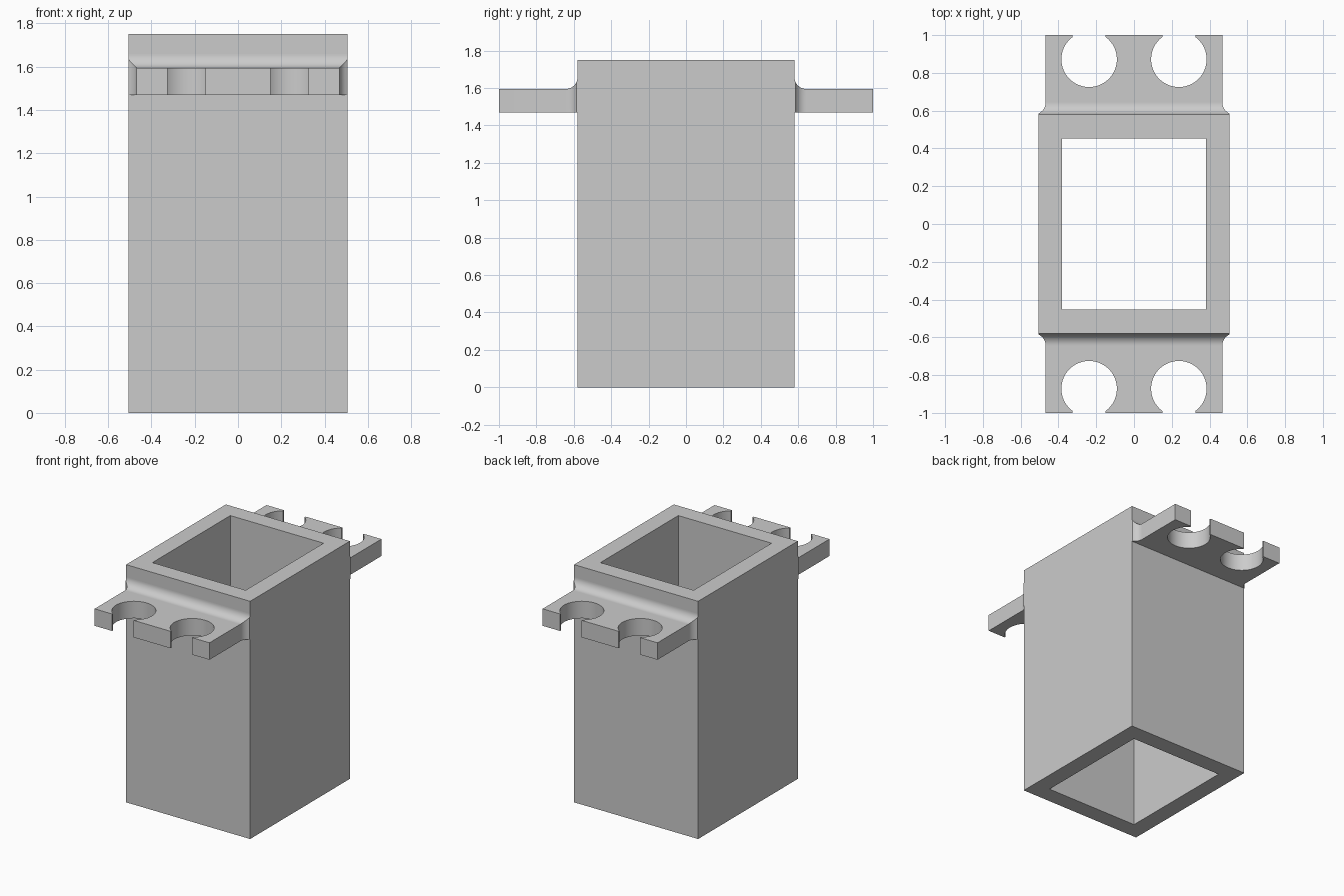
import bpy
import bmesh
import math

cube = bpy.data.objects.get("Cube")
if cube:
    bpy.data.objects.remove(cube, do_unlink=True)

grey = bpy.data.materials.new("light grey")
grey.use_nodes = True
COLOUR = (0.6, 0.6, 0.6, 1)
grey.diffuse_color = COLOUR
grey.node_tree.nodes["Principled BSDF"].inputs["Base Color"].default_value = COLOUR

# Main dimensions
HALF_X, HALF_Y, HEIGHT = 0.505, 0.58, 1.75
BORE_X, BORE_Y = 0.38, 0.453
TAB_X, TAB_END, TAB_LOW, TAB_TOP = 0.468, 1.0, 1.47, 1.595
FILLET = 0.063
HOLE_X, HOLE_Y, HOLE_R, SLOT = 0.2375, 0.872, 0.147, 0.0875


def finish(name, bm):
    """Turn a bmesh into an object, keeping edges over 30 degrees sharp."""
    for edge in bm.edges:
        edge.smooth = edge.calc_face_angle(0) < math.radians(30)
    mesh = bpy.data.meshes.new(name)
    bm.to_mesh(mesh)
    bm.free()
    mesh.materials.append(grey)
    obj = bpy.data.objects.new(name, mesh)
    bpy.context.collection.objects.link(obj)
    return obj


def bridge(bm, a, b):
    """Join two closed rings of vertices with quads."""
    faces = []
    for i in range(len(a)):
        j = (i + 1) % len(a)
        faces.append(bm.faces.new((a[i], a[j], b[j], b[i])))
    return faces


def build_body():
    """Rectangular tube open at both ends."""
    bm = bmesh.new()

    def ring(x, y, z):
        return [bm.verts.new((sx * x, sy * y, z))
                for sx, sy in ((-1, -1), (1, -1), (1, 1), (-1, 1))]

    rings = [ring(HALF_X, HALF_Y, 0), ring(HALF_X, HALF_Y, HEIGHT),
             ring(BORE_X, BORE_Y, HEIGHT), ring(BORE_X, BORE_Y, 0)]
    for i in range(4):
        bridge(bm, rings[i], rings[(i + 1) % 4])
    bmesh.ops.recalc_face_normals(bm, faces=bm.faces)
    finish("body", bm)


def tab_outline():
    """Plan of the tab, with two round notches opening to the outer edge."""
    root = HALF_Y + FILLET
    points = [(-TAB_X, root), (-TAB_X, TAB_END)]
    gap = math.asin(SLOT / HOLE_R)
    steps = 40
    for cx in (-HOLE_X, HOLE_X):
        points.append((cx - SLOT, TAB_END))
        for i in range(steps + 1):
            a = math.pi / 2 + gap + (2 * math.pi - 2 * gap) * i / steps
            points.append((cx + HOLE_R * math.cos(a), HOLE_Y + HOLE_R * math.sin(a)))
        points.append((cx + SLOT, TAB_END))
    return points + [(TAB_X, TAB_END), (TAB_X, root)]


def build_tab(name, side):
    """Mounting tab; side is 1 for the back and -1 for the front."""
    bm = bmesh.new()

    # Filleted root, flaring up and out to meet the body
    rings = []
    steps = 16
    for i in range(steps + 1):
        t = math.pi / 2 * i / steps
        rise = FILLET * (1 - math.sin(t))
        y = HALF_Y + FILLET * (1 - math.cos(t))
        w = min(TAB_X + rise, HALF_X)
        corners = ((-w, TAB_LOW), (w, TAB_LOW), (w, TAB_TOP + rise), (-w, TAB_TOP + rise))
        rings.append([bm.verts.new((side * x, side * y, z)) for x, z in corners])
    for a, b in zip(rings, rings[1:]):
        for face in bridge(bm, a, b):
            face.smooth = True
    cap = bm.faces.new(rings[0])

    # Flat plate with notch walls
    outline = tab_outline()
    low, top = ([bm.verts.new((side * x, side * y, z)) for x, y in outline]
                for z in (TAB_LOW, TAB_TOP))
    bm.faces.new(low)
    bm.faces.new(top)
    for i in range(len(outline) - 1):
        wall = bm.faces.new((low[i], low[i + 1], top[i + 1], top[i]))
        wall.smooth = True

    # Weld the plate to the root, then open the hidden end against the body
    bmesh.ops.remove_doubles(bm, verts=bm.verts, dist=0.0001)
    bmesh.ops.recalc_face_normals(bm, faces=bm.faces)
    bmesh.ops.delete(bm, geom=[cap], context='FACES_ONLY')
    finish(name, bm)


build_body()
build_tab("front_mounting_tab", -1)
build_tab("back_mounting_tab", 1)
